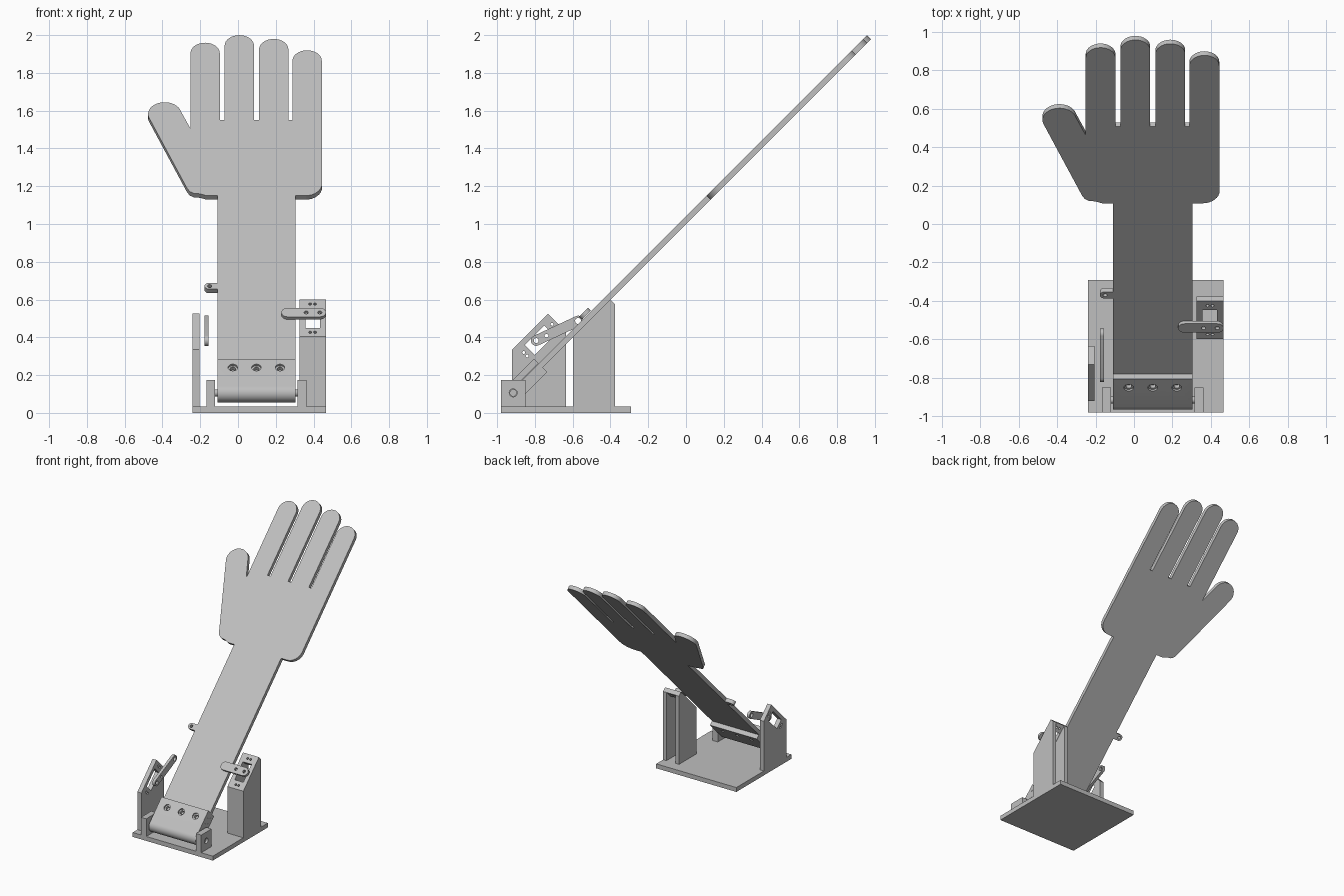
import bpy, bmesh
from math import pi, sin, cos, sqrt
from mathutils import Matrix, Vector

if "Cube" in bpy.data.objects:
    bpy.data.objects.remove(bpy.data.objects["Cube"])

grey = bpy.data.materials.new("light_grey")
grey.use_nodes = True
COLOR = (0.52, 0.52, 0.52, 1)
grey.diffuse_color = COLOR
grey.node_tree.nodes["Principled BSDF"].inputs["Base Color"].default_value = COLOR

R = sqrt(0.5)
PIVOT = Vector((0, -0.915, 0.106))
MID = 0.0975                      # centre line of the forearm
ARM_L, ARM_R = MID - 0.206, MID + 0.206


def frame(a, b, c, origin=(0, 0, 0)):
    m = Matrix((a, b, c)).transposed().to_4x4()
    m.translation = origin
    return m


X, Y, Z = Vector((1, 0, 0)), Vector((0, 1, 0)), Vector((0, 0, 1))
UP, OUT = Vector((0, R, R)), Vector((0, -R, R))   # along and out of the slope
FLAT = frame(X, Y, Z)
SIDE = frame(Y, Z, X)
SLOPE = frame(X, UP, OUT, PIVOT)
HINGE = frame(UP, OUT, X, PIVOT)


def prism(name, pts, lo, hi, m):
    """Extrude a 2D outline from lo to hi in the given frame."""
    bm = bmesh.new()
    bottom = [bm.verts.new((a, b, lo)) for a, b in pts]
    top = [bm.verts.new((a, b, hi)) for a, b in pts]
    bm.faces.new(bottom)
    bm.faces.new(top)
    for i in range(len(pts)):
        j = (i + 1) % len(pts)
        bm.faces.new((bottom[i], bottom[j], top[j], top[i]))
    bm.transform(m)
    bmesh.ops.recalc_face_normals(bm, faces=bm.faces)
    mesh = bpy.data.meshes.new(name)
    bm.to_mesh(mesh)
    bm.free()
    ob = bpy.data.objects.new(name, mesh)
    bpy.context.collection.objects.link(ob)
    mesh.materials.append(grey)
    return ob


def arc(cx, cy, r, start, end, n=16):
    return [(cx + r * cos(start + (end - start) * i / n),
             cy + r * sin(start + (end - start) * i / n)) for i in range(n + 1)]


def rect(a0, a1, b0, b1):
    return [(a0, b0), (a1, b0), (a1, b1), (a0, b1)]


def disc(a, b, r):
    return arc(a, b, r, 0, 2 * pi, 24)[:-1]


def capsule(length, r):
    return arc(length, 0, r, -pi / 2, pi / 2) + arc(0, 0, r, pi / 2, 3 * pi / 2)


def cut(ob, *cutters):
    for c in cutters:
        c.hide_render = True
        mod = ob.modifiers.new("cut", 'BOOLEAN')
        mod.operation, mod.solver, mod.object = 'DIFFERENCE', 'EXACT', c
        bpy.context.view_layer.objects.active = ob
        bpy.ops.object.modifier_apply(modifier=mod.name)
        bpy.data.objects.remove(c)


def hole(a, b, r, lo, hi, m):
    return prism("cutter", disc(a, b, r), lo, hi, m)


# Base plate
prism("base_plate", rect(-0.24, 0.465, -0.98, -0.29), 0, 0.035, FLAT)

# Hinge brackets and pin
for name, s in (("right_bracket", -1), ("left_bracket", 1)):
    lo, hi = sorted((MID + s * 0.218, MID + s * 0.265))
    b = prism(name, rect(-0.98, -0.85, 0.03, 0.175), lo, hi, SIDE)
    cut(b, hole(PIVOT.y, PIVOT.z, 0.021, lo - 0.1, hi + 0.1, SIDE))
prism("hinge_pin", disc(0, 0, 0.019), MID - 0.25, MID + 0.25, HINGE)

# Hinge clamp: round barrel with two jaws gripping the forearm
jaw, slot, reach, root = 0.05, 0.0155, 0.205, 0.06
clamp = prism("hinge_clamp", arc(0, 0, jaw, pi / 2, 3 * pi / 2, 24) +
              [(reach, -jaw), (reach, -slot), (root, -slot),
               (root, slot), (reach, slot), (reach, jaw)], ARM_L, ARM_R, HINGE)
for i in (-1, 0, 1):
    x = MID + i * 0.125
    cut(clamp, hole(x, 0.14, 0.015, -0.1, 0.1, SLOPE),
        hole(x, 0.14, 0.025, 0.038, 0.1, SLOPE))

# Forearm and hand in one flat plate, outlined by x and height
def lift(x, z):
    return x, (z - 0.117) / R


hand = [lift(ARM_R, 1.15), lift(0.36, 1.15)]
hand += arc(0.355, lift(0, 1.15)[1] + 0.09, 0.09, -pi / 2, 0, 8)
fingers = ((0.366, 1.92), (0.189, 1.98), (0.007, 2.0), (-0.174, 1.96))
width = 0.0775
for i, (x, tip) in enumerate(fingers):
    web = lift(0, 1.55)[1]
    if i:
        hand.append((x + width, web))
    hand += arc(x, lift(0, tip)[1] - width, width, 0, pi)
    hand.append((x - width, web) if i < 3 else lift(x - width, 1.505))
# Thumb and heel of the hand
hand += [lift(-0.304, 1.60)]
hand += arc(-0.388, lift(0, 1.645)[1] - 0.088, 0.088, 0.35, pi + 0.25)
hand += [lift(*p) for p in ((-0.27, 1.19), (-0.255, 1.172), (-0.235, 1.163),
                            (-0.2, 1.16), (-0.165, 1.15), (ARM_L, 1.15))]
# Small pull tab on the forearm edge
tab, tab_r = 0.785, 0.024
hand += [(ARM_L, tab + tab_r)] + arc(-0.153, tab, tab_r, pi / 2, 3 * pi / 2)
hand += [(ARM_L, tab - tab_r), (ARM_L, root), (ARM_R, root)]
plate = prism("arm_and_hand", hand, -0.015, 0.015, SLOPE)
cut(plate, hole(-0.15, tab, 0.011, -0.1, 0.1, SLOPE))


# Motor mount opening: a window with a pair of screw holes beyond each end
def mount_cuts(ob, m):
    cut(ob, prism("cutter", rect(-0.038, 0.038, -0.073, 0.073), -0.1, 0.1, m))
    for v in (-0.106, 0.106):
        for a in (-0.013, 0.013):
            cut(ob, hole(a, v, 0.008, -0.1, 0.1, m))


# Upright wall with slanted top on the right
wall = prism("right_motor_wall", [(-0.92, 0.03), (-0.635, 0.03), (-0.635, 0.43),
             (-0.73, 0.525), (-0.92, 0.335)], -0.24, -0.205, SIDE)
mount_cuts(wall, frame(OUT, UP, -X, (-0.22, -0.775, 0.385)))

# Hollow tower on the left, open at the back
tower = prism("left_motor_tower", [(-0.597, 0.03), (-0.377, 0.03), (-0.377, 0.577),
              (-0.401, 0.601), (-0.597, 0.405)], 0.325, 0.465, SIDE)
cut(tower, prism("cutter", [(-0.562, 0.035), (-0.3, 0.035), (-0.3, 0.654),
                            (-0.562, 0.392)], 0.355, 0.435, SIDE))
mount_cuts(tower, frame(X, UP, OUT, (0.395, -0.5, 0.502)))

# Motor horns: slim levers with rounded ends
m = frame(X, UP, OUT, (0.263, -0.535, 0.525))
horn = prism("left_horn", capsule(0.17, 0.033), -0.01, 0.01, m)
cut(horn, *[hole(a, 0, 0.011, -0.1, 0.1, m) for a in (0.098, 0.17)])

along = Vector((0, 0.225, 0.105)).normalized()
m = frame(along, X.cross(along), X, (-0.167, -0.793, 0.383))
horn = prism("right_horn", capsule(0.245, 0.028), -0.011, 0.011, m)
cut(horn, hole(0, 0, 0.013, -0.1, 0.1, m), hole(0.06, 0, 0.01, -0.1, 0.1, m),
    hole(0.245, 0, 0.016, -0.1, 0.1, m))

# Smooth the rounded parts, keep hard edges
bpy.ops.object.select_all(action='DESELECT')
for ob in bpy.context.collection.objects:
    if ob.type == 'MESH' and grey.name in ob.data.materials:
        ob.select_set(True)
        bpy.context.view_layer.objects.active = ob
bpy.ops.object.shade_smooth_by_angle()
